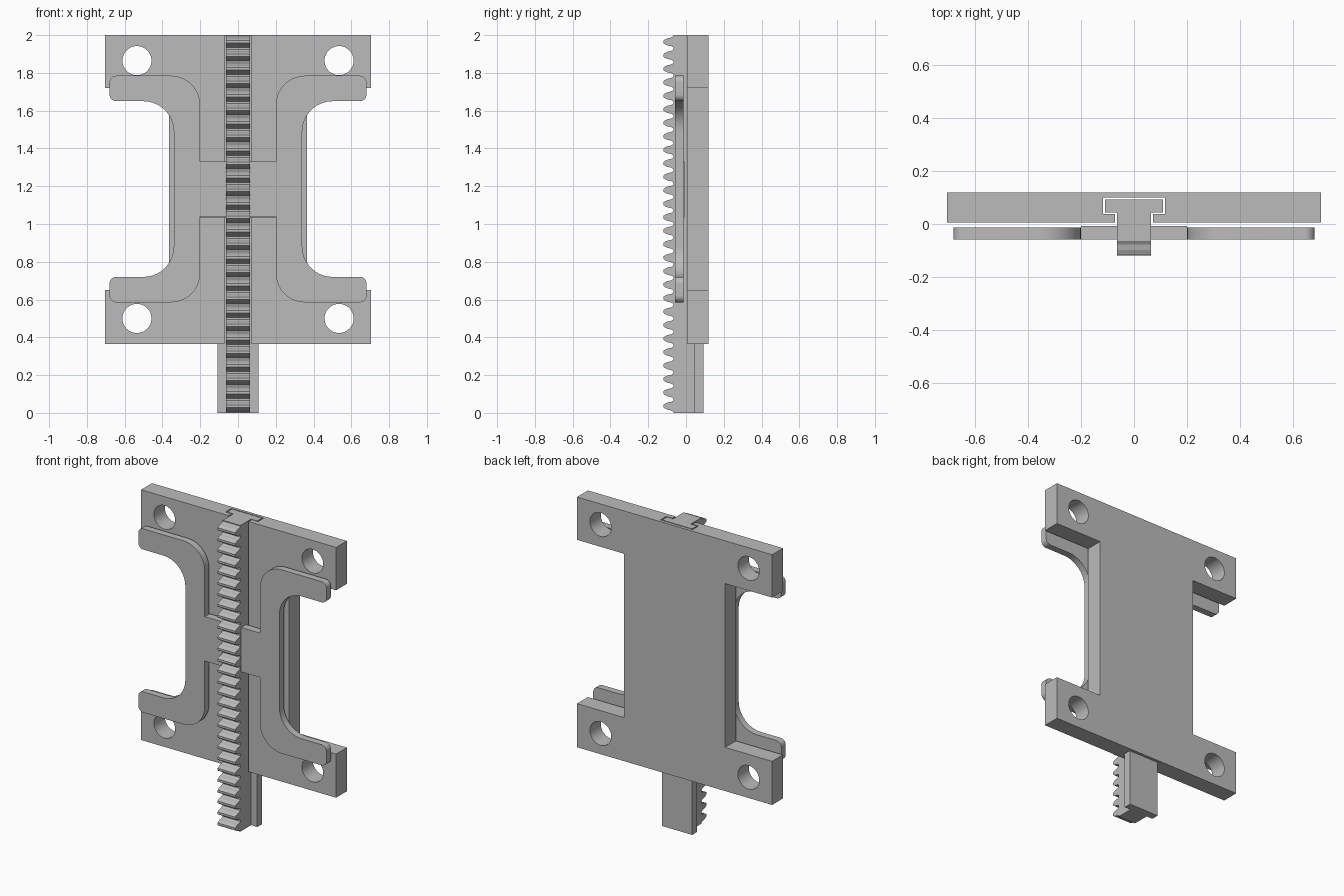
import bpy, bmesh, math
from mathutils import Vector

cube = bpy.data.objects.get("Cube")
if cube:
    bpy.data.objects.remove(cube, do_unlink=True)

grey = bpy.data.materials.new("plain grey")
grey.use_nodes = True
COLOUR = (0.5, 0.5, 0.5, 1)
grey.diffuse_color = COLOUR
grey.node_tree.nodes["Principled BSDF"].inputs["Base Color"].default_value = COLOUR


def rounded(corners, steps=10):
    """Outline from (u, v, radius) corners, with each radius turned into an arc."""
    out = []
    n = len(corners)
    for i, (u, v, r) in enumerate(corners):
        p = Vector((u, v))
        if r == 0:
            out.append(p)
            continue
        a = (Vector(corners[i - 1][:2]) - p).normalized()
        b = (Vector(corners[(i + 1) % n][:2]) - p).normalized()
        centre = p + (a + b) * r          # all corners are right angles
        for k in range(steps + 1):
            t = k / steps * math.pi / 2
            out.append(centre - b * r * math.cos(t) - a * r * math.sin(t))
    return out


def prism(name, outline, axis, low, high):
    """Extrude a flat outline along the x, y or z axis."""
    place = {"x": lambda p, d: (d, p[0], p[1]),
             "y": lambda p, d: (p[0], d, p[1]),
             "z": lambda p, d: (p[0], p[1], d)}[axis]
    bm = bmesh.new()
    face = bm.faces.new([bm.verts.new(place(p, low)) for p in outline])
    grown = bmesh.ops.extrude_face_region(bm, geom=[face])
    moved = [g for g in grown["geom"] if isinstance(g, bmesh.types.BMVert)]
    shift = Vector(place((0, 0), high - low))
    bmesh.ops.translate(bm, verts=moved, vec=shift)
    bmesh.ops.recalc_face_normals(bm, faces=bm.faces)
    mesh = bpy.data.meshes.new(name)
    bm.to_mesh(mesh)
    bm.free()
    mesh.materials.append(grey)
    obj = bpy.data.objects.new(name, mesh)
    bpy.context.collection.objects.link(obj)
    return obj


def cut(obj, cutters):
    for c in cutters:
        mod = obj.modifiers.new("cut", "BOOLEAN")
        mod.operation, mod.solver, mod.object = "DIFFERENCE", "EXACT", c
    graph = bpy.context.evaluated_depsgraph_get()
    mesh = bpy.data.meshes.new_from_object(obj.evaluated_get(graph))
    obj.modifiers.clear()
    obj.data = mesh
    for c in cutters:
        bpy.data.objects.remove(c, do_unlink=True)


def smooth(obj):
    bpy.ops.object.select_all(action="DESELECT")
    obj.select_set(True)
    bpy.context.view_layer.objects.active = obj
    bpy.ops.object.shade_smooth_by_angle(angle=math.radians(30))


def tee(stem, flange, front, shoulder, back):
    """T-shaped section, symmetric in x."""
    half = [(stem, front), (stem, shoulder), (flange, shoulder), (flange, back)]
    return half + [(-x, y) for x, y in reversed(half)]


MID = 1.185

# Back plate: notched sides, a T slot down the middle and four bolt holes
half = [(0.705, 0.365), (0.705, 0.65), (0.365, 0.65),
        (0.365, 1.72), (0.705, 1.72), (0.705, 2.0)]
plate = prism("back_plate", half + [(-x, z) for x, z in reversed(half)], "y", 0.006, 0.118)
cutters = [prism("slot_cutter", tee(0.072, 0.117, -0.1, 0.037, 0.099), "z", -0.1, 2.1)]
for x in (-0.535, 0.535):
    for z in (0.5, 1.865):
        ring = [(x + 0.077 * math.cos(a), z + 0.077 * math.sin(a))
                for a in (k * math.tau / 48 for k in range(48))]
        cutters.append(prism("hole_cutter", ring, "y", -0.1, 0.3))
cut(plate, cutters)
smooth(plate)

# Sliding rack: T-shaped bar with a row of teeth on its front
ROOT = -0.067
prism("rack_bar", tee(0.064, 0.109, ROOT, 0.043, 0.092), "z", 0, 2)
TEETH = 28
PITCH = 2 / TEETH
flank = [(ROOT, 0.03), (-0.078, 0.023), (-0.098, 0.019), (-0.113, 0.012), (-0.119, 0.007)]
profile = [(ROOT + 0.01, 0), (ROOT, 0)]
for i in range(TEETH):
    z = (i + 0.5) * PITCH
    profile += [(y, z - h) for y, h in flank] + [(y, z + h) for y, h in reversed(flank)]
profile += [(ROOT, 2), (ROOT + 0.01, 2)]
prism("rack_teeth", profile, "x", -0.064, 0.064)

# Curved brackets: one on each side of the rack, joined to it by a short bridge
upper = [(0.06, 1.33, 0), (0.2, 1.33, 0), (0.2, 1.785, 0.155),
         (0.68, 1.785, 0.035), (0.68, 1.65, 0.035), (0.34, 1.65, 0.16)]
lower = [(x, 2 * MID - z, r) for x, z, r in reversed(upper)]
outline = rounded(upper + lower)
for side, s in (("left", 1), ("right", -1)):
    bracket = prism(side + "_bracket", [(s * x, z) for x, z in outline], "y", -0.058, -0.013)
    smooth(bracket)
    pad = [(s * x, z) for x, z in ((0.06, 1.035), (0.2, 1.035), (0.2, 1.33), (0.06, 1.33))]
    prism(side + "_bridge_pad", pad, "y", -0.02, -0.007)
